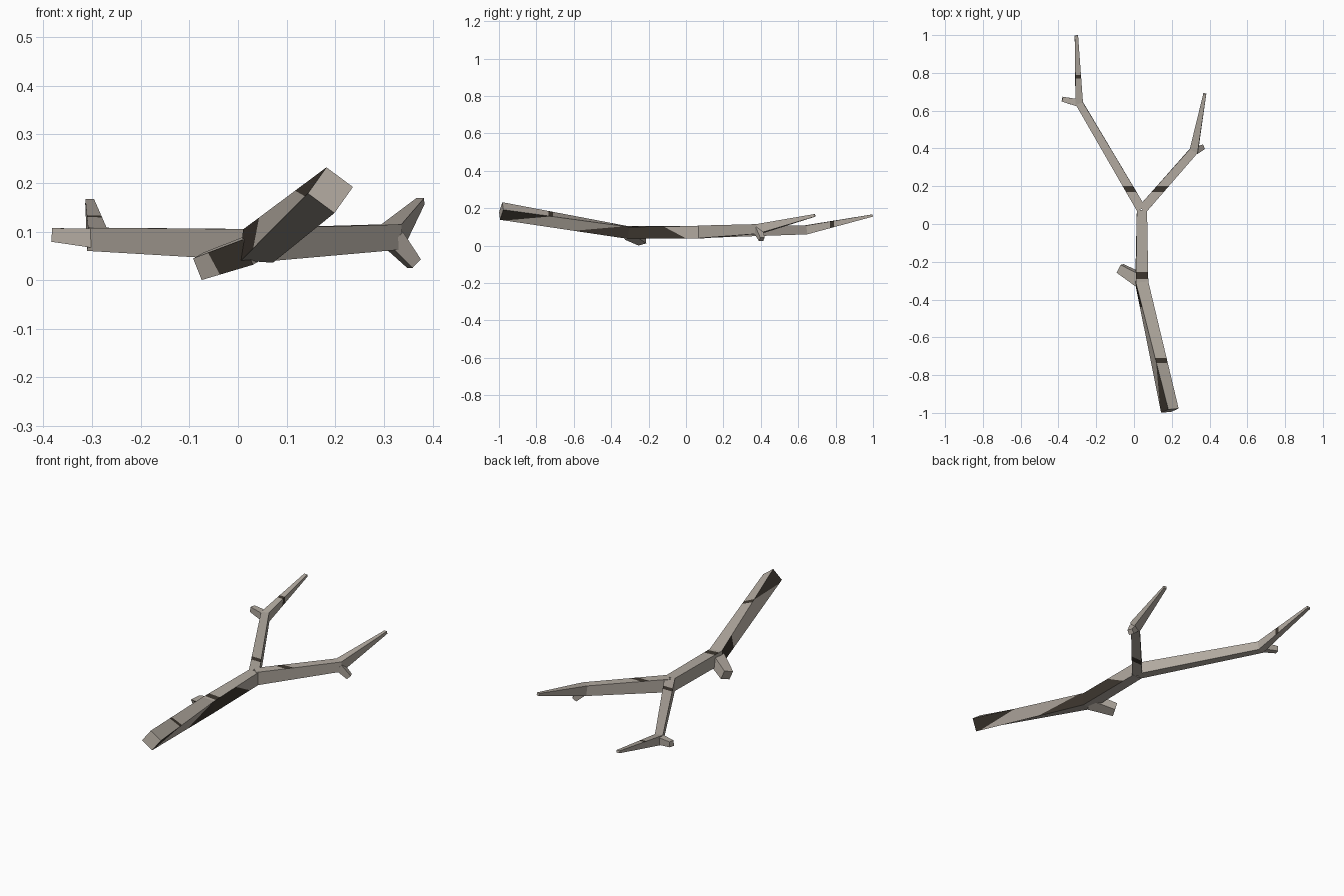
import bpy, bmesh, math
from mathutils import Vector

if "Cube" in bpy.data.objects:
    bpy.data.objects.remove(bpy.data.objects["Cube"])


def material(name, rgb):
    m = bpy.data.materials.new(name)
    m.diffuse_color = (*rgb, 1)
    m.use_nodes = True
    m.node_tree.nodes["Principled BSDF"].inputs["Base Color"].default_value = m.diffuse_color
    return m


BARK = material("pale grey bark", (0.45, 0.405, 0.355))
DARK = material("dark bark", (0.046, 0.037, 0.028))
TOP, RIGHT, BOTTOM, LEFT = range(4)


def limb(name, stations, patches=()):
    """Four-sided tapering tube.
    stations: (centre, half width, half height, roll in degrees)
    patches: (segment, side, (start, end) on one edge of the side, (start, end) on the next),
    given as y positions"""
    bm = bmesh.new()
    tag = bm.faces.layers.int.new("side")
    pts = [Vector(s[0]) for s in stations]
    rings = []
    for i, (c, w, h, roll) in enumerate(stations):
        d = Vector((0, 0, 0))
        if i > 0:
            d += (pts[i] - pts[i - 1]).normalized()
        if i < len(pts) - 1:
            d += (pts[i + 1] - pts[i]).normalized()
        d.normalize()
        side = d.cross(Vector((0, 0, 1))).normalized()
        up = side.cross(d)
        a = math.radians(roll)
        u, v = side * math.cos(a) + up * math.sin(a), up * math.cos(a) - side * math.sin(a)
        rings.append([bm.verts.new(pts[i] + u * w * x + v * h * z)
                      for x, z in ((-1, 1), (1, 1), (1, -1), (-1, -1))])
    for i in range(len(rings) - 1):
        for k in range(4):
            n = (k + 1) % 4
            f = bm.faces.new((rings[i][k], rings[i + 1][k], rings[i + 1][n], rings[i][n]))
            f[tag] = 1 + i * 4 + k
    bm.faces.new(rings[0])
    bm.faces.new(rings[-1][::-1])
    corners = [[v.co.copy() for v in r] for r in rings]

    def on_edge(seg, k, y):
        a, b = corners[seg][k % 4], corners[seg + 1][k % 4]
        return a + (b - a) * ((y - a.y) / (b.y - a.y))

    # cut the dark bark patches out of single sides
    for seg, k, first, second in patches:
        key = 1 + seg * 4 + k
        along = pts[seg + 1] - pts[seg]
        planes = []
        for ya, yb in zip(first, second):
            pa, pb = on_edge(seg, k, ya), on_edge(seg, k + 1, yb)
            no = (pb - pa).cross(along).cross(pb - pa).normalized()
            planes.append((pa, no))
            faces = [f for f in bm.faces if f[tag] == key]
            geom = set(faces)
            for f in faces:
                geom.update(f.edges)
                geom.update(f.verts)
            bmesh.ops.bisect_plane(bm, geom=list(geom), dist=1e-5, plane_co=pa, plane_no=no)
        (p0, n0), (p1, n1) = planes
        for f in bm.faces:
            c = f.calc_center_median()
            if f[tag] == key and (c - p0).dot(n0) > 0 > (c - p1).dot(n1):
                f.material_index = 1
    bmesh.ops.recalc_face_normals(bm, faces=bm.faces[:])
    me = bpy.data.meshes.new(name)
    bm.to_mesh(me)
    bm.free()
    me.materials.append(BARK)
    me.materials.append(DARK)
    ob = bpy.data.objects.new(name, me)
    bpy.context.collection.objects.link(ob)
    return ob


def band(seg, side, lo, hi):
    return (seg, side, (lo, hi), (lo, hi))


# main stem, from the thick twisted butt to the fork
limb("main_stem", [
    ((0.190, -0.988, 0.185), 0.034, 0.034, -37),
    ((0.041, -0.310, 0.070), 0.033, 0.032, -4),
    ((0.042, 0.075, 0.072), 0.027, 0.033, 0)],
    [band(0, TOP, -0.735, -0.71), band(1, TOP, -0.29, -0.255),
     (0, LEFT, (-1.2, -0.97), (-1.2, -0.73)), band(0, LEFT, -0.44, 0),
     (0, RIGHT, (-1.2, -0.72), (-1.2, -0.97)),
     (0, RIGHT, (-0.33, 0), (-0.60, 0)),
     (1, RIGHT, (-0.6, -0.12), (-0.6, 0.0))])

# long left branch
limb("left_branch", [
    ((0.038, 0.080, 0.073), 0.025, 0.032, 0),
    ((-0.290, 0.640, 0.084), 0.020, 0.024, 0),
    ((-0.305, 0.998, 0.161), 0.009, 0.006, 0)],
    [band(0, TOP, 0.17, 0.20), band(1, TOP, 0.77, 0.79), band(1, RIGHT, 0.77, 0.79)])

# shorter right branch
limb("right_branch", [
    ((0.045, 0.078, 0.073), 0.025, 0.034, 0),
    ((0.317, 0.388, 0.089), 0.023, 0.026, 0),
    ((0.375, 0.690, 0.162), 0.008, 0.007, 0)],
    [band(0, TOP, 0.17, 0.20), band(0, BOTTOM, 0.17, 0.20)])

# snapped side twigs
limb("stem_twig", [
    ((0.035, -0.300, 0.066), 0.034, 0.028, 15),
    ((-0.073, -0.235, 0.0285), 0.024, 0.024, 15)],
    [band(0, LEFT, -0.5, -0.28)])
limb("left_twig", [
    ((-0.290, 0.640, 0.086), 0.020, 0.020, 0),
    ((-0.380, 0.661, 0.093), 0.013, 0.014, 0)])
limb("right_twig", [
    ((0.318, 0.385, 0.085), 0.020, 0.020, 0),
    ((0.362, 0.405, 0.034), 0.013, 0.013, 0)])
